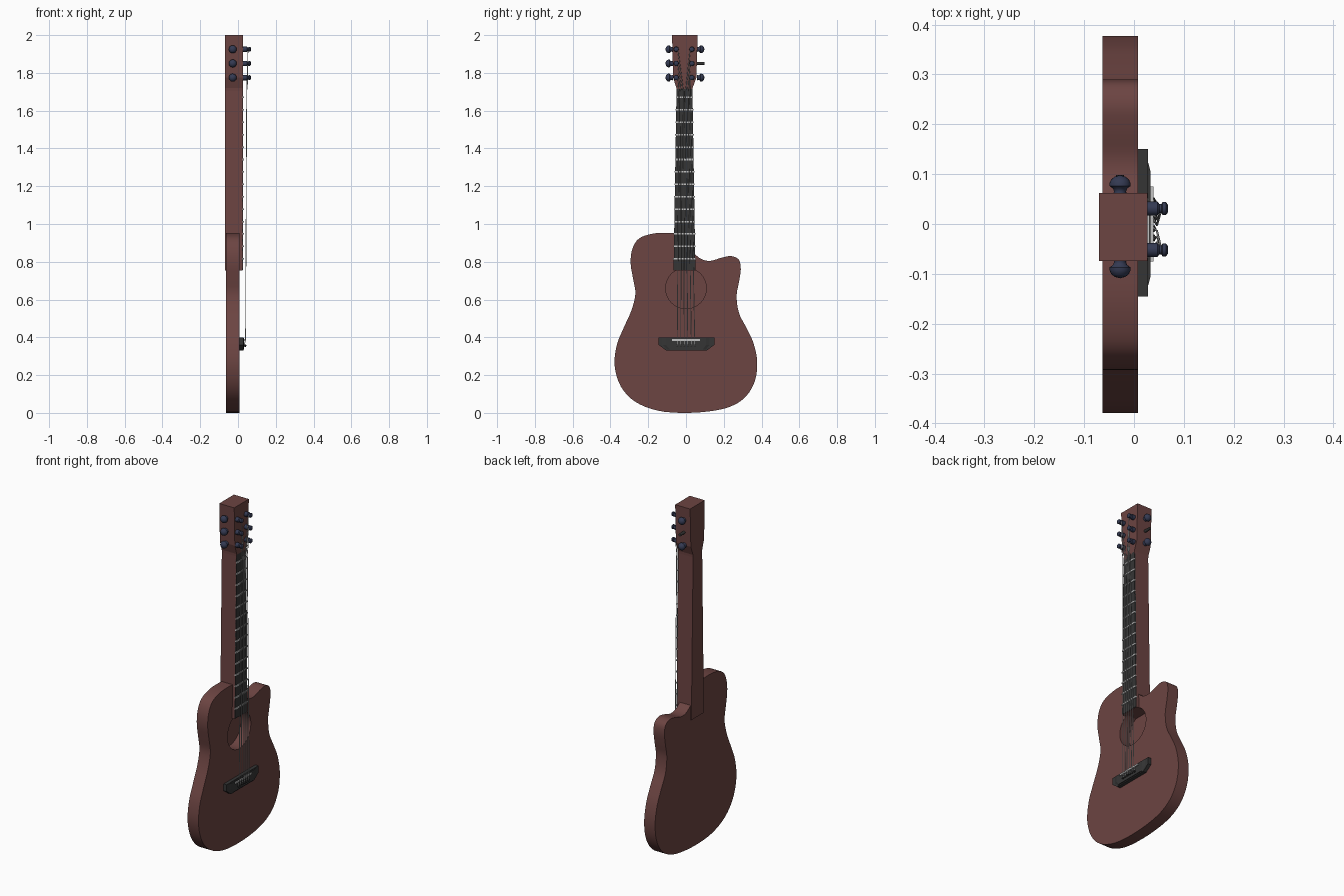
import bpy, bmesh, math
from mathutils import Vector, Matrix

if "Cube" in bpy.data.objects:
    bpy.data.objects.remove(bpy.data.objects["Cube"])


def material(name, rgb):
    m = bpy.data.materials.new(name)
    m.use_nodes = True
    m.diffuse_color = (*rgb, 1)
    m.node_tree.nodes["Principled BSDF"].inputs["Base Color"].default_value = (*rgb, 1)
    return m


WOOD = material("reddish wood", (0.15, 0.058, 0.054))
EBONY = material("black wood", (0.036, 0.036, 0.036))
NAVY = material("dark blue metal", (0.034, 0.042, 0.085))
SILVER = material("silver", (0.55, 0.55, 0.55))


def finish(name, bm, mat, angle=None):
    bmesh.ops.recalc_face_normals(bm, faces=bm.faces)
    mesh = bpy.data.meshes.new(name)
    bm.to_mesh(mesh)
    bm.free()
    mesh.materials.append(mat)
    obj = bpy.data.objects.new(name, mesh)
    bpy.context.collection.objects.link(obj)
    if angle:
        smooth(obj, angle)
    return obj


def smooth(obj, angle):
    bpy.ops.object.select_all(action="DESELECT")
    obj.select_set(True)
    bpy.context.view_layer.objects.active = obj
    bpy.ops.object.shade_smooth_by_angle(angle=math.radians(angle))


def prism(name, outline, x0, x1, mat, shrink=1.0):
    """Extrude a (y, z) outline along x, optionally narrowing its front in y."""
    bm = bmesh.new()
    back = [bm.verts.new((x0, y, z)) for y, z in outline]
    front = [bm.verts.new((x1, y * shrink, z)) for y, z in outline]
    bm.faces.new(back)
    bm.faces.new(front)
    n = len(outline)
    for i in range(n):
        j = (i + 1) % n
        bm.faces.new((back[i], back[j], front[j], front[i]))
    return finish(name, bm, mat)


def rounded(points, steps=4):
    """Closed smooth curve through the points."""
    out, n = [], len(points)
    for i in range(n):
        a, b, c, d = (Vector(points[(i + k) % n]) for k in (-1, 0, 1, 2))
        for s in range(steps):
            t = s / steps
            out.append(tuple(0.5 * (2 * b + (c - a) * t + (2 * a - 5 * b + 4 * c - d) * t * t
                                    + (3 * b - a - 3 * c + d) * t ** 3)))
    return out


def lathe(name, profile, base, axis, mat, sides=16):
    """Turn a (distance, radius) profile around an axis."""
    turn = Vector((0, 0, 1)).rotation_difference(Vector(axis)).to_matrix().to_4x4()
    bm = bmesh.new()
    verts = [bm.verts.new((r, 0, d)) for d, r in profile]
    edges = [bm.edges.new(p) for p in zip(verts, verts[1:])]
    bmesh.ops.spin(bm, geom=verts + edges, cent=(0, 0, 0), axis=(0, 0, 1),
                   angle=math.tau, steps=sides, use_merge=True)
    bmesh.ops.remove_doubles(bm, verts=bm.verts, dist=0.0002)
    bm.transform(Matrix.Translation(base) @ turn)
    return finish(name, bm, mat, 40)


def wire(name, points, radius, mat):
    curve = bpy.data.curves.new(name, "CURVE")
    curve.dimensions = "3D"
    curve.bevel_depth = radius
    curve.bevel_resolution = 1
    curve.use_fill_caps = True
    spline = curve.splines.new("POLY")
    spline.points.add(len(points) - 1)
    for p, co in zip(spline.points, points):
        p.co = (*co, 1)
    curve.materials.append(mat)
    obj = bpy.data.objects.new(name, curve)
    bpy.context.collection.objects.link(obj)


# Body with a cutaway shoulder
BODY = [(0, 0), (-.15, .012), (-.27, .06), (-.345, .14), (-.378, .25), (-.366, .36),
        (-.33, .45), (-.29, .54), (-.268, .63), (-.28, .71), (-.293, .79), (-.285, .865),
        (-.25, .922), (-.18, .948), (-.1, .953), (-.02, .94), (.03, .86), (.08, .815),
        (.13, .805), (.19, .822), (.24, .83), (.28, .81), (.29, .76), (.28, .69),
        (.268, .62), (.28, .53), (.32, .45), (.357, .37), (.377, .27), (.365, .17),
        (.32, .09), (.25, .04), (.15, .012)]
body = prism("body", rounded(BODY), -.063, .008, WOOD)

# Sound hole cut into the body
circle = [(.108 * math.cos(a * math.tau / 40), .66 + .108 * math.sin(a * math.tau / 40))
          for a in range(40)]
cutter = prism("sound_hole_cutter", circle, -.056, .05, WOOD)
cutter.hide_render = True
cut = body.modifiers.new("sound hole", "BOOLEAN")
cut.operation = "DIFFERENCE"
cut.solver = "EXACT"
cut.object = cutter
bpy.context.view_layer.update()
result = bpy.data.meshes.new_from_object(
    body.evaluated_get(bpy.context.evaluated_depsgraph_get()))
body.modifiers.clear()
body.data = result
bpy.data.objects.remove(cutter)
smooth(body, 35)


# Neck, fretboard and headstock
def neck_edges(z):
    t = (z - .75) / .97
    return -.066 + .016 * t, .05 - .016 * t


def tapered(z0, z1, grow=0.0):
    (a, b), (c, d) = neck_edges(z0), neck_edges(z1)
    return [(a - grow, z0), (b + grow, z0), (d + grow, z1), (c - grow, z1)]


prism("neck", tapered(.755, 1.72), -.07, .024, WOOD)
prism("fretboard", tapered(.757, 1.715), .02, .027, EBONY)
low, high = neck_edges(1.72)
prism("headstock", [(low, 1.70), (high, 1.70), (high + .001, 1.72), (.055, 1.775),
                    (.062, 2), (-.074, 2), (-.068, 1.775), (low - .001, 1.72)],
      -.07, .027, WOOD)
for i in range(14):
    z = 1.67 - i * .0657
    prism(f"fret_{i + 1}", tapered(z - .004, z + .004, .003), .024, .031, SILVER)

# Bridge with saddle and pins
prism("bridge_base", [(-.145, .36), (-.105, .33), (.11, .33), (.15, .36), (.15, .40),
                      (-.145, .40)], .006, .028, EBONY)
prism("bridge_top", [(-.125, .36), (-.1, .336), (.105, .336), (.125, .36), (.125, .396),
                     (-.125, .396)], .028, .033, EBONY, .85)
prism("saddle", [(-.075, .381), (.075, .381), (.075, .39), (-.075, .39)], .03, .039, SILVER)

# Tuning posts, side knobs and strings
POST = [(0, 0), (0, .014), (.02, .014), (.024, .009), (.028, .009), (.03, .013),
        (.037, .013), (.041, .008), (.041, 0)]
KNOB = [(0, 0), (0, .015), (.008, .012), (.014, .014), (.019, .021), (.025, .021),
        (.032, .018), (.038, .011), (.041, 0)]
ROD = [(0, 0), (0, .008), (.041, .008), (.041, 0)]
HEIGHTS = (1.775, 1.85, 1.925)
for side, post_y, edge_y in ((-1, -.052, -.068), (1, .031, .057)):
    label = "left" if side > 0 else "right"
    for k, z in enumerate(HEIGHTS):
        lathe(f"{label}_post_{k + 1}", POST, (.027, post_y, z), (1, 0, 0), NAVY)
        plain = side > 0 and k == 1
        lathe(f"{label}_knob_{k + 1}", ROD if plain else KNOB, (-.028, edge_y, z),
              (0, side, 0), EBONY if plain else NAVY)
        # Outer strings go to the lowest posts
        offset = side * (2.5 - k)
        bridge_y, nut_y = offset * .0185, -.008 + offset * .0115
        wire(f"{label}_string_{k + 1}",
             [(.033, bridge_y, .36), (.04, bridge_y, .386), (.046, nut_y, 1.7),
              (.053, post_y - side * .009, z)], .0022, SILVER)
        lathe(f"{label}_bridge_pin_{k + 1}", [(0, 0), (0, .005), (.01, .007), (.014, 0)],
              (.031, bridge_y, .356), (1, 0, 0), EBONY, 8)
